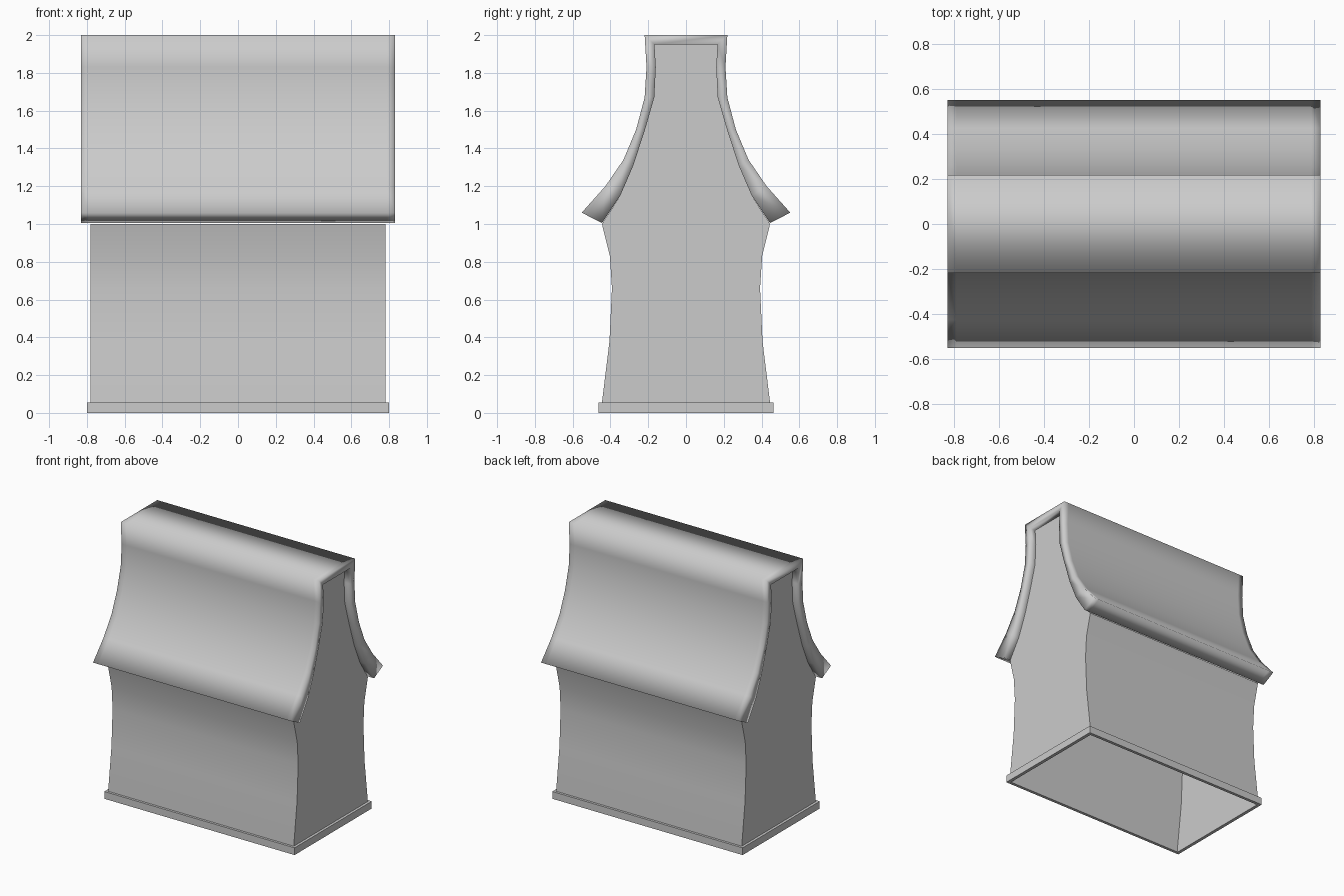
import bpy, bmesh

if "Cube" in bpy.data.objects:
    bpy.data.objects.remove(bpy.data.objects["Cube"])

# Half profiles as (y, z), bottom to top
WALL = [(.445, 0), (.445, .055), (.405, .38), (.392, .66), (.403, .83), (.445, 1.0)]
ROOF_IN = [(.445, 1.005), (.348, 1.15), (.279, 1.31), (.217, 1.5),
           (.168, 1.67), (.160, 1.83), (.167, 1.95)]
ROOF_OUT = [(.552, 1.06), (.427, 1.2), (.331, 1.34), (.264, 1.5),
            (.219, 1.67), (.209, 1.83), (.219, 2.0)]


def mirrored(half):
    """Continue a half profile over the ridge and down the other side."""
    return half + [(-y, z) for y, z in reversed(half)]


def finish(name, bm):
    bmesh.ops.recalc_face_normals(bm, faces=bm.faces)
    mesh = bpy.data.meshes.new(name)
    bm.to_mesh(mesh)
    bm.free()
    obj = bpy.data.objects.new(name, mesh)
    bpy.context.collection.objects.link(obj)
    return obj


def section(bm, x, points):
    return [bm.verts.new((x, y, z)) for y, z in points]


def shade(obj, angle=None):
    bpy.ops.object.select_all(action='DESELECT')
    obj.select_set(True)
    bpy.context.view_layer.objects.active = obj
    if angle is None:
        bpy.ops.object.shade_smooth()
    else:
        bpy.ops.object.shade_smooth_by_angle(angle=angle)


# Body: curved long walls and full-height gables, open underneath
bm = bmesh.new()
profile = mirrored(WALL + ROOF_IN[1:])
a, b = section(bm, -.78, profile), section(bm, .78, profile)
n, w = len(profile), len(WALL)
for i in list(range(w - 1)) + list(range(n - w, n - 1)):
    bm.faces.new((a[i], a[i + 1], b[i + 1], b[i]))
for end in (a, b):
    # horizontal strips keep the concave gable clean
    for i in range(n // 2 - 1):
        bm.faces.new((end[i], end[i + 1], end[n - 2 - i], end[n - 1 - i]))
shade(finish("body", bm), 0.6)

# Roof: thick flared shell with soft rims at both ends
bm = bmesh.new()
outer, inner = mirrored(ROOF_OUT), mirrored(ROOF_IN)
loop = outer + inner[::-1]
rings = [section(bm, x, loop) for x in (-.832, -.79, .79, .832)]
m, k = len(loop), len(outer)
for p, q in zip(rings, rings[1:]):
    for i in range(m):
        j = (i + 1) % m
        bm.faces.new((p[i], p[j], q[j], q[i]))
for end in (rings[0], rings[-1]):
    for i in range(k - 1):
        bm.faces.new((end[i], end[i + 1], end[m - 2 - i], end[m - 1 - i]))
shade(finish("roof", bm))

# Plinth: flat rectangular frame around the foot of the walls
bm = bmesh.new()
corners = [(-1, -1), (1, -1), (1, 1), (-1, 1)]
rects = [[bm.verts.new((sx * x, sy * y, z)) for sx, sy in corners]
         for x, y, z in ((.8, .463, 0), (.8, .463, .055),
                         (.775, .44, .055), (.775, .44, 0))]
for r in range(4):
    p, q = rects[r], rects[(r + 1) % 4]
    for i in range(4):
        j = (i + 1) % 4
        bm.faces.new((p[i], p[j], q[j], q[i]))
finish("plinth", bm)
